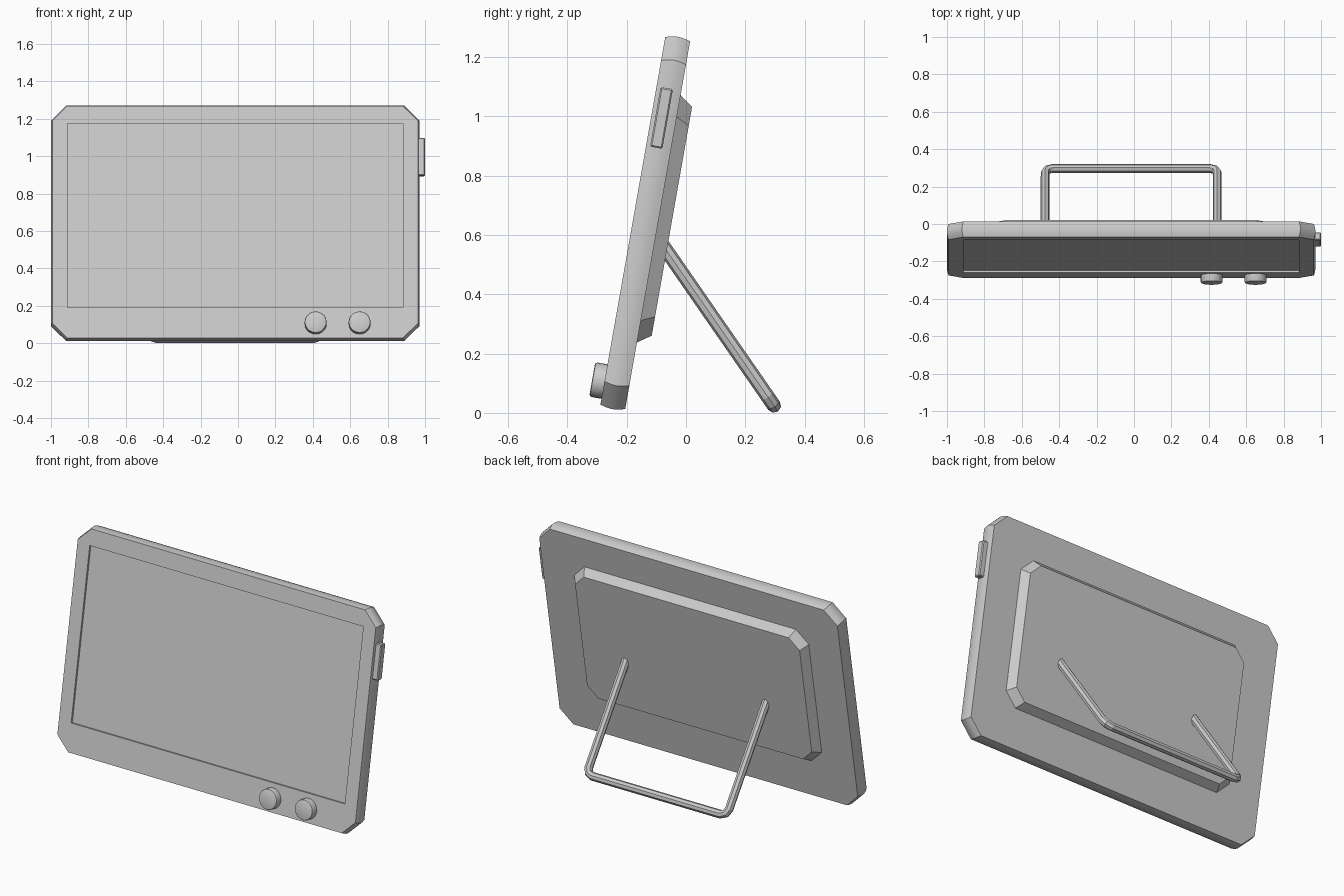
import bpy, bmesh, math
from mathutils import Matrix, Vector

if "Cube" in bpy.data.objects:
    bpy.data.objects.remove(bpy.data.objects["Cube"])

CX = -0.015                      # centre of the housing in x
TILT = math.radians(10)
# local frame: x = across, y = backward from the front face, z = up the tilted body
FRAME = Matrix.Translation((0, -0.29, 0.02)) @ Matrix.Rotation(-TILT, 4, 'X')


def finish(name, bm, smooth=True):
    bmesh.ops.remove_doubles(bm, verts=bm.verts, dist=1e-5)
    bmesh.ops.recalc_face_normals(bm, faces=bm.faces)
    me = bpy.data.meshes.new(name)
    bm.to_mesh(me)
    bm.free()
    ob = bpy.data.objects.new(name, me)
    bpy.context.collection.objects.link(ob)
    ob.matrix_world = FRAME
    if smooth:
        bpy.ops.object.select_all(action='DESELECT')
        ob.select_set(True)
        bpy.context.view_layer.objects.active = ob
        bpy.ops.object.shade_smooth_by_angle(angle=math.radians(30))
    return ob


def octagon(bm, half, lo, hi, c, depth):
    """Clipped-corner rectangle outline at a given depth."""
    a, b = CX - half, CX + half
    pts = [(a, lo + c), (a + c, lo), (b - c, lo), (b, lo + c),
           (b, hi - c), (b - c, hi), (a + c, hi), (a, hi - c)]
    return [bm.verts.new((x, depth, z)) for x, z in pts]


def loft(name, sections, smooth=True):
    bm = bmesh.new()
    rings = [octagon(bm, *s) for s in sections]
    for r, s in zip(rings, rings[1:]):
        for i in range(8):
            j = (i + 1) % 8
            bm.faces.new((r[i], r[j], s[j], s[i]))
    bm.faces.new(rings[0])
    bm.faces.new(rings[-1])
    return finish(name, bm, smooth)


# housing: recessed screen, front border, softly bulging rim, back
T, N, BULGE = 0.085, 6, 0.008
sections = [(0.897, 0.173, 1.173, 0, 0.012), (0.897, 0.173, 1.173, 0, 0)]
for i in range(N + 1):
    o = BULGE * (math.sin(math.pi * i / N) - 1)
    sections.append((0.985 + o, -o, 1.275 + o, 0.08, T * i / N))
loft("housing", sections)

# raised back panel with sloped edges
loft("back_panel", [(0.768, 0.236, 1.083, 0.075, T - 0.01),
                    (0.768, 0.236, 1.083, 0.075, T),
                    (0.736, 0.267, 1.050, 0.065, 0.130)], smooth=False)

# knobs
for name, x in (("left_knob", 0.415), ("right_knob", 0.65)):
    bm = bmesh.new()
    bmesh.ops.create_cone(bm, cap_ends=True, segments=20, radius1=0.059, radius2=0.059, depth=0.052,
                          matrix=Matrix.Translation((x, -0.016, 0.087)) @ Matrix.Rotation(math.pi / 2, 4, 'X'))
    rim = [e for e in bm.edges if all(v.co.y < -0.03 for v in e.verts)]
    bmesh.ops.bevel(bm, geom=rim, offset=0.008, segments=2, affect='EDGES', profile=0.5)
    finish(name, bm)

# side button
bm = bmesh.new()
bmesh.ops.create_cube(bm, size=1, matrix=Matrix.Translation((0.98, 0.035, 0.996)) @
                      Matrix.Diagonal((0.04, 0.042, 0.204, 1)))
bmesh.ops.bevel(bm, geom=bm.edges[:], offset=0.005, segments=1, affect='EDGES')
finish("side_button", bm, smooth=False)

# wire stand: one bent rod
top, foot = Vector((0, -0.085, 0.575)), Vector((0, 0.297, 0.024))
up = (top - foot).normalized()
H, R = 0.46, 0.04
half = [Vector((-H, 0, 0)) + top]
for k in range(3):
    a = math.pi / 4 * k
    half.append(foot + up * R * (1 - math.sin(a)) + Vector((-H + R * (1 - math.cos(a)), 0, 0)))
path = half + [Vector((-p.x, p.y, p.z)) for p in reversed(half)]
cu = bpy.data.curves.new("wire_stand", 'CURVE')
cu.dimensions = '3D'
cu.bevel_depth = 0.024
cu.bevel_resolution = 2
cu.use_fill_caps = True
sp = cu.splines.new('POLY')
sp.points.add(len(path) - 1)
for pt, p in zip(sp.points, path):
    pt.co = (p.x + CX, p.y, p.z, 1)
sp.use_smooth = False
stand = bpy.data.objects.new("wire_stand", cu)
bpy.context.collection.objects.link(stand)
bpy.ops.object.select_all(action='DESELECT')
stand.select_set(True)
bpy.context.view_layer.objects.active = stand
bpy.ops.object.convert(target='MESH')
